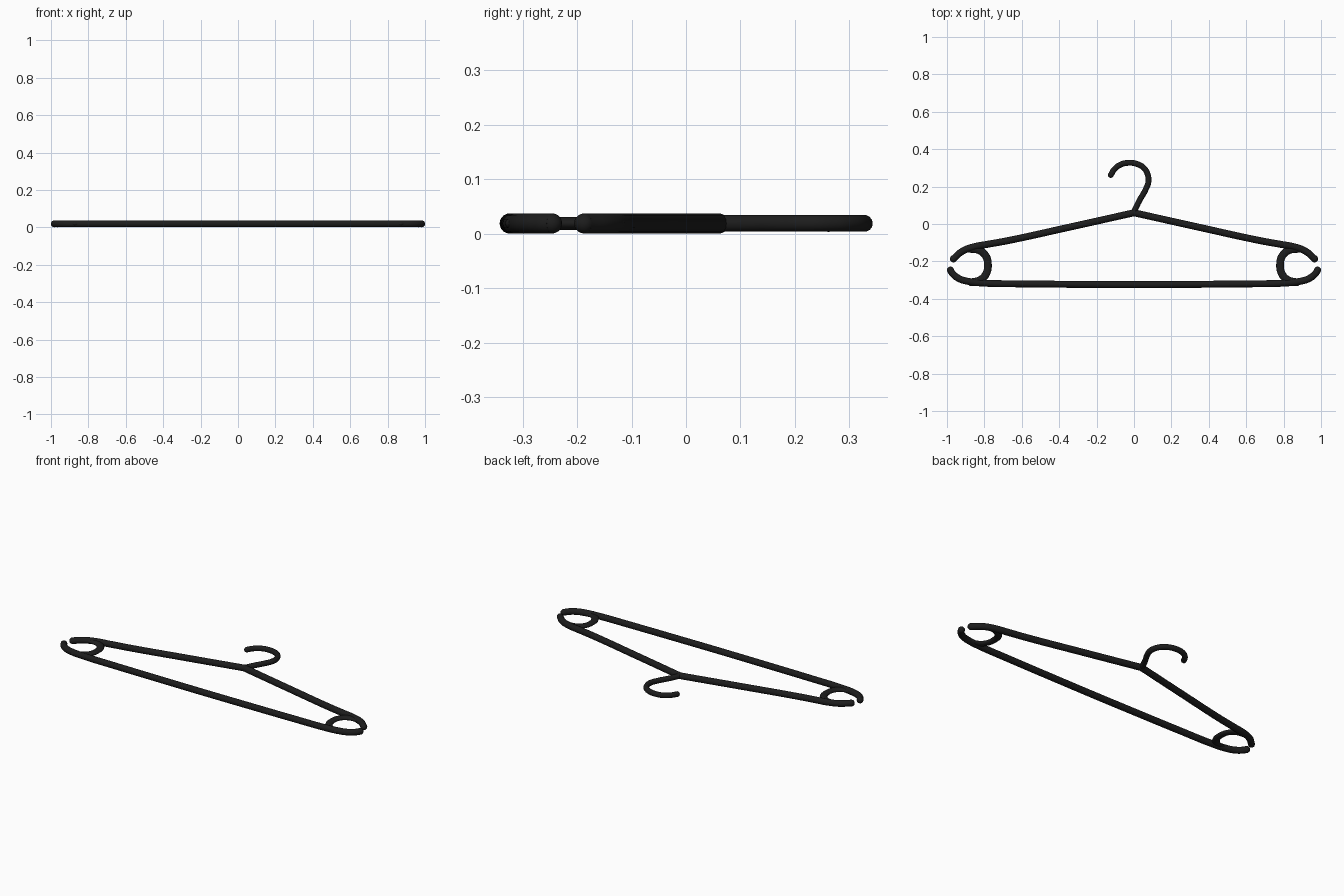
import bpy

if "Cube" in bpy.data.objects:
    bpy.data.objects.remove(bpy.data.objects["Cube"])

MID = 0.019  # height of the hanger's centre plane
black = bpy.data.materials.new("black_plastic")
black.diffuse_color = (0.012, 0.012, 0.012, 1)
black.use_nodes = True
black.node_tree.nodes["Principled BSDF"].inputs["Base Color"].default_value = black.diffuse_color


def tube(name, pts, r, flat=1.0):
    """Round rod swept along smooth flat path, with rounded tips."""
    cu = bpy.data.curves.new(name, 'CURVE')
    cu.dimensions = '3D'
    cu.bevel_depth = r
    cu.bevel_resolution = 5
    cu.resolution_u = 10
    cu.use_fill_caps = True
    sp = cu.splines.new('BEZIER')
    sp.bezier_points.add(len(pts) - 1)
    for b, (x, y) in zip(sp.bezier_points, pts):
        b.co = (x, y, 0)
        b.handle_left_type = b.handle_right_type = 'AUTO'
    sp.use_smooth = True
    ob = bpy.data.objects.new(name, cu)
    ob.location.z = MID
    ob.scale.z = flat
    bpy.context.collection.objects.link(ob)
    cu.materials.append(black)
    # rounded tips
    for i, (x, y) in enumerate((pts[0], pts[-1])):
        bpy.ops.mesh.primitive_uv_sphere_add(segments=16, ring_count=10, radius=r,
                                             location=(x, y, MID))
        s = bpy.context.object
        s.name = f"{name}_tip_{i}"
        s.scale.z = flat
        bpy.ops.object.shade_smooth()
        s.data.materials.append(black)
    return ob


def flip(pts):
    return [(-x, y) for x, y in pts]


# shoulder arms and ring connectors, given for the right side
arm = [(0, 0.06), (0.35, -0.018), (0.68, -0.09), (0.78, -0.108),
       (0.86, -0.123), (0.92, -0.147), (0.966, -0.187)]
ring = [(0.885, -0.132), (0.83, -0.14), (0.793, -0.17), (0.781, -0.215),
        (0.79, -0.265), (0.82, -0.298), (0.87, -0.312)]
for side, f in (("right", list), ("left", flip)):
    tube("arm_" + side, f(arm), 0.0185)
    tube("ring_connector_" + side, f(ring), 0.0205, 0.58)

# bottom bar with upturned ends
half = [(0.25, -0.323), (0.6, -0.32), (0.8, -0.316), (0.88, -0.308),
        (0.935, -0.292), (0.97, -0.265), (0.982, -0.246)]
tube("bottom_bar", flip(half)[::-1] + [(0, -0.324)] + half, 0.0185)

# hook
tube("hook", [(0, 0.065), (0.026, 0.12), (0.06, 0.18), (0.077, 0.225), (0.073, 0.265),
              (0.052, 0.3), (0.013, 0.322), (-0.033, 0.327), (-0.075, 0.316),
              (-0.107, 0.29), (-0.124, 0.262)], 0.0155)
